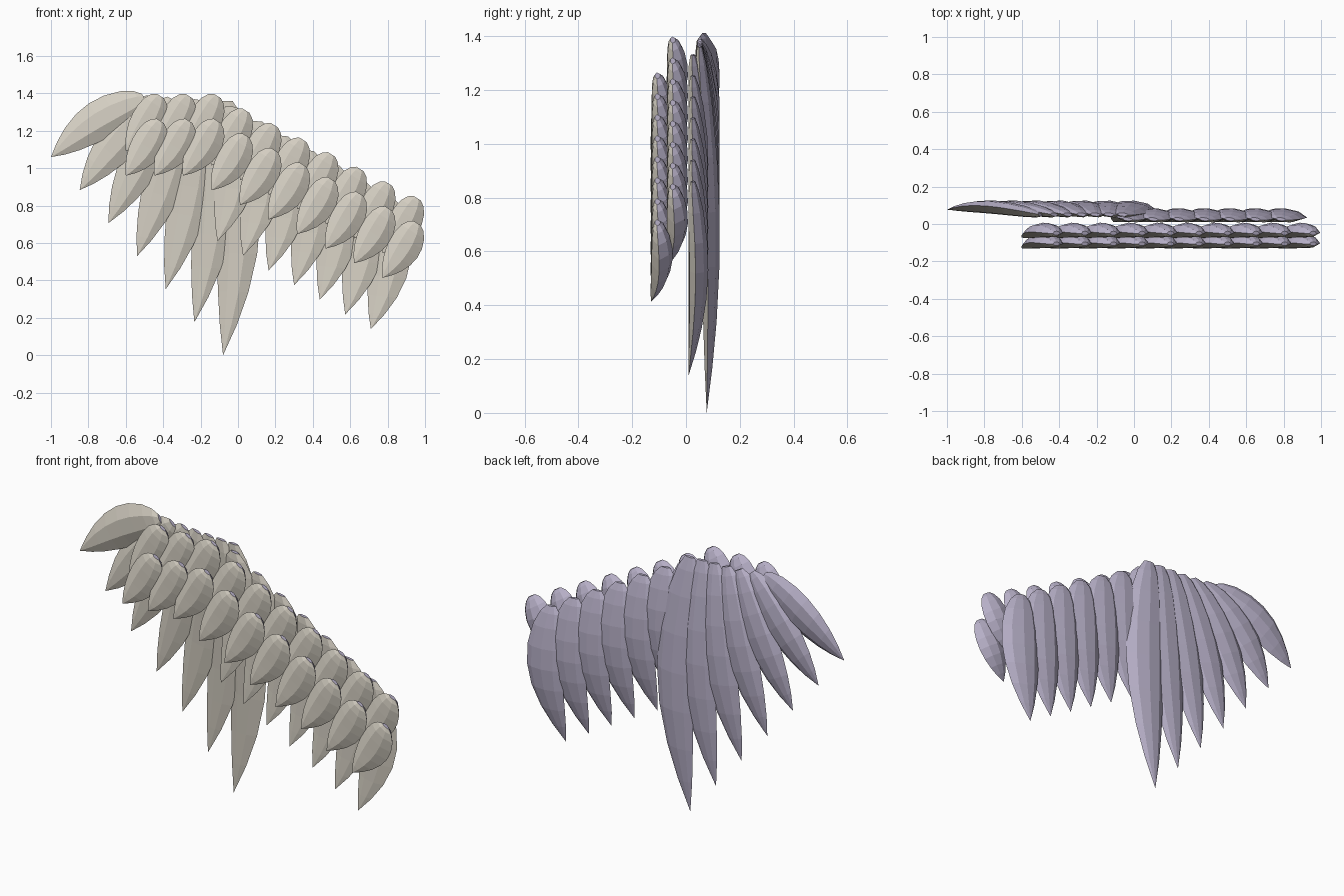
import bpy, bmesh, math
from mathutils import Vector

if "Cube" in bpy.data.objects:
    bpy.data.objects.remove(bpy.data.objects["Cube"])


def material(name, rgb):
    m = bpy.data.materials.new(name)
    m.diffuse_color = (*rgb, 1)
    m.use_nodes = True
    m.node_tree.nodes["Principled BSDF"].inputs["Base Color"].default_value = m.diffuse_color
    return m


FRONT = material("warm_ivory", (0.66, 0.62, 0.54))
BACK = material("pale_lavender", (0.47, 0.43, 0.57))

# Half width along the feather, from root (0) to tip (1)
OUTLINE = [(0, .26), (.05, .55), (.15, .82), (.3, .98), (.45, 1),
           (.6, .9), (.75, .68), (.88, .38)]
# Cross-section: (sideways, depth), front is negative; front strips come first
SECTION = [(-1, 0), (-.4, -1), (.35, -1), (1, 0), (.6, .75), (0, 1), (-.6, .75)]


def feather(name, root, tip, y_root, y_tip, half, bulge, front, back, arch, tilt=0):
    """Leaf-shaped shell running from root (x, z) to tip (x, z)."""
    bm = bmesh.new()
    a = Vector((root[0], y_root, root[1]))
    b = Vector((tip[0], y_tip, tip[1]))
    d = (b - a).normalized()
    side = Vector((-d.z, 0, d.x)).normalized()
    rings = []
    for t, w in OUTLINE:
        wave = math.sin(math.pi * t)
        c = a.lerp(b, t) + side * bulge * wave + Vector((0, arch * wave, 0))
        ring = []
        for u, v in SECTION:
            depth = v * (front if v < 0 else back) * w + tilt * u * w
            ring.append(bm.verts.new(c + side * u * half * w + Vector((0, depth, 0))))
        rings.append(ring)
    point = bm.verts.new(b)
    n = len(SECTION)
    for i in range(n):
        j = (i + 1) % n
        strip = [bm.faces.new((p[i], p[j], q[j], q[i])) for p, q in zip(rings, rings[1:])]
        strip.append(bm.faces.new((rings[-1][i], rings[-1][j], point)))
        for f in strip:
            f.material_index = 0 if i < 3 else 1
    cap = bm.faces.new(rings[0])
    cap.material_index = 1
    bmesh.ops.recalc_face_normals(bm, faces=bm.faces)
    mesh = bpy.data.meshes.new(name)
    bm.to_mesh(mesh)
    bm.free()
    mesh.materials.append(FRONT)
    mesh.materials.append(BACK)
    bpy.context.collection.objects.link(bpy.data.objects.new(name, mesh))


# Two rows of short covert feathers: level for three, then stepping down
for row, (dy, dz) in enumerate([(0, 0), (.057, .133)]):
    for i in range(10):
        x = -.6 + .1525 * i
        z = .96 + dz - .078 * max(0, i - 2)
        feather(f"covert_{row + 1}_{i + 1}", (x + .185, z + .293), (x, z),
                -.108 + dy, -.13 + dy, .088, .012, .028, .05, .018)

# Middle row of secondary feathers
for i in range(7):
    x, z = -.11 + .1367 * i, .61 - .0783 * i
    feather(f"secondary_{i + 1}", (x + .075, z + .72), (x, z),
            .025, .01, .115, .06, .03, .035, .03, -.012)

# Rear fan of long primary feathers
for i in range(7):
    s = i / 6
    feather(f"primary_{i + 1}", (-.5 + .44 * s, 1.375 - .015 * s),
            (-1 + .92 * s, 1.06 * (1 - s)), .05, .077,
            .105 + .015 * s, -.03 + .1 * s, .032, .038, .025, -.01)
